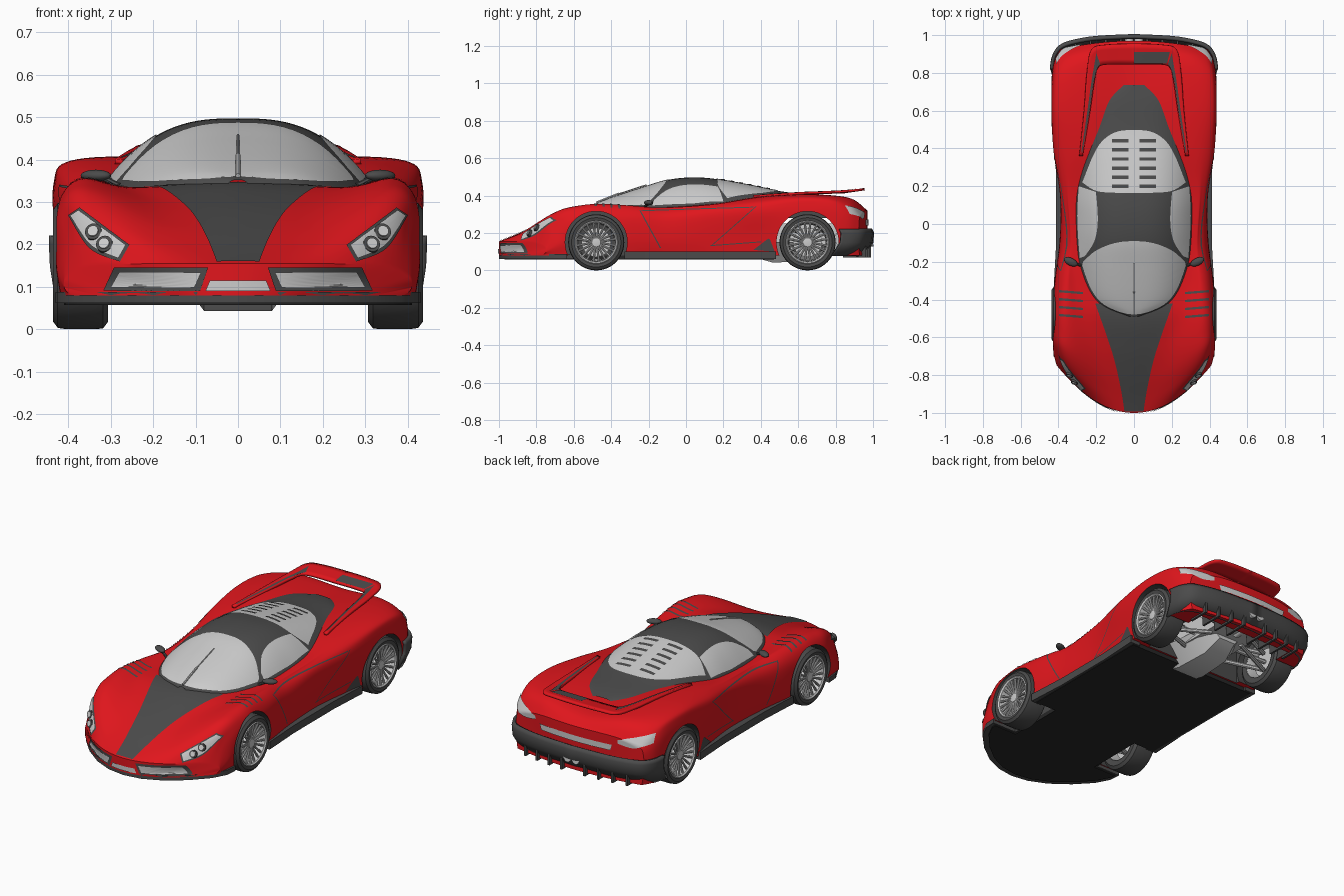
import bpy, bmesh, math
from mathutils import Vector
from mathutils.bvhtree import BVHTree

if "Cube" in bpy.data.objects:
    bpy.data.objects.remove(bpy.data.objects["Cube"])


def material(name, col):
    m = bpy.data.materials.new(name)
    m.diffuse_color = (*col, 1)
    m.use_nodes = True
    m.node_tree.nodes["Principled BSDF"].inputs["Base Color"].default_value = m.diffuse_color
    return m


RED = material("red_paint", (0.75, 0.008, 0.012))
DARK = material("dark_trim", (0.07, 0.07, 0.07))
BLACK = material("black_floor", (0.02, 0.02, 0.02))


def spline(pts, t):
    """Catmull-Rom through tuples, t in 0..len-1"""
    i = min(int(t), len(pts) - 2)
    f = t - i
    p = [pts[max(0, min(len(pts) - 1, i + k))] for k in (-1, 0, 1, 2)]
    return [0.5 * (2 * b + (c - a) * f + (2 * a - 5 * b + 4 * c - d) * f * f
                   + (3 * b - a - 3 * c + d) * f ** 3) for a, b, c, d in zip(*p)]


def finish(bm, name, mat=None, mirror=False, thick=0):
    bmesh.ops.remove_doubles(bm, verts=bm.verts, dist=1e-5)
    bmesh.ops.recalc_face_normals(bm, faces=bm.faces)
    me = bpy.data.meshes.new(name)
    bm.to_mesh(me)
    ob = bpy.data.objects.new(name, me)
    bpy.context.collection.objects.link(ob)
    if mat:
        me.materials.append(mat)
    if thick:
        s = ob.modifiers.new("thickness", 'SOLIDIFY')
        s.thickness, s.offset = thick, 0
    if mirror:
        ob.modifiers.new("mirror", 'MIRROR')
    ob["tree"] = 0
    trees[name] = BVHTree.FromBMesh(bm)
    bm.free()
    return ob


trees = {}


def grid(name, rows, mat=None, mirror=False, thick=0, caps=False):
    bm = bmesh.new()
    vs = [[bm.verts.new(p) if p is not None else None for p in r] for r in rows]
    for a, b in zip(vs, vs[1:]):
        for q in zip(a, a[1:], b[1:], b):
            if None not in q:
                bm.faces.new(q)
    if caps:
        bm.faces.new(vs[0][:-1])
        bm.faces.new(vs[-1][:-1])
    return finish(bm, name, mat, mirror, thick)


def lathe(name, prof, y, z, mat=None, mirror=True, n=48):
    """revolve (x, radius) profile around the x axis"""
    rows = [[(x, y + r * math.cos(a), z + r * math.sin(a)) for x, r in prof]
            for a in (2 * math.pi * i / n for i in range(n + 1))]
    return grid(name, rows, mat, mirror)


def box(name, lo, hi, mat=None, mirror=False):
    bm = bmesh.new()
    bmesh.ops.create_cube(bm, size=1)
    for v in bm.verts:
        v.co = [l + (h - l) * (c + 0.5) for l, h, c in zip(lo, hi, v.co)]
    return finish(bm, name, mat, mirror)


def tubes(name, segs, r, mat=None, mirror=False, n=8, r2=None):
    bm = bmesh.new()
    for a, b in segs:
        a, b = Vector(a), Vector(b)
        m = (b - a).to_track_quat('Z', 'Y').to_matrix().to_4x4()
        m.translation = (a + b) / 2
        bmesh.ops.create_cone(bm, cap_ends=True, segments=n, radius1=r, radius2=r2 or r,
                              depth=(b - a).length, matrix=m)
    return finish(bm, name, mat, mirror)


def slab(name, outline, z0, z1, mat):
    """mirrored plan outline (right half) extruded upwards"""
    bm = bmesh.new()
    f = bm.faces.new([bm.verts.new((x, y, z0)) for x, y in outline])
    g = bmesh.ops.extrude_face_region(bm, geom=[f])["geom"]
    bmesh.ops.translate(bm, vec=(0, 0, z1 - z0), verts=[v for v in g if isinstance(v, bmesh.types.BMVert)])
    return finish(bm, name, mat, True)


RAYS = {"top": lambda a, b: ((a, b, 2), (0, 0, -1)), "front": lambda a, b: ((a, -2, b), (0, 1, 0)),
        "rear": lambda a, b: ((a, 2, b), (0, -1, 0)), "side": lambda a, b: ((2, a, b), (-1, 0, 0))}


def drape(name, on, axis, A, B, mat=None, off=0.003, n=16, mirror=False):
    """patch between two 2D rails, projected onto a finished surface"""
    rows = []
    for i in range(n + 1):
        a, b = (spline(R, i / n * (len(R) - 1)) for R in (A, B))
        row = []
        for j in range(n + 1):
            o, d = RAYS[axis](*[p + (q - p) * j / n for p, q in zip(a, b)])
            hit, nor, _, _ = trees[on].ray_cast(Vector(o), Vector(d))
            if hit is not None:
                hit = hit + nor * (off if nor.dot(Vector(d)) < 0 else -off)
            row.append(hit)
        rows.append(row)
    return grid(name, rows, mat, mirror)


def sym(pts):
    """right-hand half rail ending at centre -> full rail"""
    return pts + [(-x, y) for x, y in pts[-2::-1]]


# body shell stations: y, waist, shoulder x z, fender peak x z, inner x z, centre z
STATIONS = [
    (-1.0, .41, .40, .125, .33, .15, .15, .155, .155), (-.92, .425, .40, .22, .35, .258, .17, .20, .187),
    (-.80, .43, .42, .27, .36, .32, .17, .25, .238), (-.65, .43, .425, .29, .36, .345, .19, .297, .295),
    (-.48, .43, .425, .29, .37, .355, .24, .332, .342), (-.30, .42, .41, .29, .36, .345, .28, .335, .34),
    (-.10, .395, .385, .28, .345, .328, .29, .338, .345), (.15, .385, .39, .30, .36, .345, .30, .355, .36),
    (.38, .41, .425, .32, .385, .375, .26, .392, .378), (.60, .435, .435, .34, .40, .395, .24, .406, .385),
    (.80, .435, .43, .34, .39, .388, .24, .40, .375), (.91, .42, .415, .30, .37, .355, .24, .378, .36),
    (.97, .39, .385, .26, .35, .292, .22, .318, .32)]


def bend(x, y):
    f = max(0, min(1, (-.45 - y) / .55))
    g = max(0, min(1, (y - .6) / .37))
    return y + 1.5 * f * x * x - .3 * g * x * x


top, bottom = [], []
N, L = 72, 84
for i in range(L + 1):
    y, w, x2, z2, x3, z3, x4, z4, zc = spline(STATIONS, i / L * (len(STATIONS) - 1))
    half = [(w - .01, .085), (w, .08 + .45 * (z2 - .08)), (x2, z2), (x3, z3), (x4, z4), (0, zc)]
    sec = [spline(sym(half), j / N * 10) for j in range(N + 1)]
    top.append([(x, bend(x, y), z) for x, z in sec])
    bottom.append([(x, bend(x, y), .08) for x in ((w - .01) * (1 - 2 * j / N) for j in range(N + 1))])
bm = bmesh.new()
T, B = [[[bm.verts.new(p) for p in r] for r in g] for g in (top, bottom)]
for g in (T, B):
    for a, b in zip(g, g[1:]):
        for q in zip(a, a[1:], b[1:], b):
            bm.faces.new(q)
for a, b in ((T[0], B[0]), (T[-1], B[-1]), ([r[0] for r in T], [r[0] for r in B]),
             ([r[-1] for r in T], [r[-1] for r in B])):
    for q in zip(a, a[1:], b[1:], b):
        bm.faces.new(q)
body = finish(bm, "body_shell", RED)

# wheel arches and engine bay cut out of the shell
well = [(.27, 0), (.27, .166), (.5, .166), (.5, 0)]
cutters = [lathe("front_arch_cutter", well, -.48, .15, DARK), lathe("rear_arch_cutter", well, .65, .15, DARK),
           box("engine_bay_cutter", (-.3, .48, 0), (.3, .9, .28), DARK)]
bpy.context.view_layer.objects.active = body
for c in cutters:
    m = body.modifiers.new("cut", 'BOOLEAN')
    m.operation, m.solver, m.object, m.material_mode = 'DIFFERENCE', 'EXACT', c, 'TRANSFER'
    bpy.ops.object.modifier_apply(modifier=m.name)
    bpy.data.objects.remove(c)

# canopy: y, half width, base z, top z
CAB = [(-.49, .03, .335, .352), (-.44, .16, .335, .373), (-.36, .23, .335, .402), (-.22, .285, .335, .447),
       (-.09, .302, .338, .485), (.03, .306, .345, .497), (.15, .303, .355, .49), (.32, .275, .37, .46),
       (.5, .228, .38, .424), (.65, .19, .38, .404), (.735, .08, .372, .388)]
rows = []
for i in range(61):
    y, w, zb, zt = spline(CAB, i / 6)
    rows.append([(w * t, y, zb + (zt - zb) * (1 - abs(t) ** 2.8)) for t in (j / 20 - 1 for j in range(41))])
grid("canopy_frame", rows, DARK)
drape("windshield", "canopy_frame", "top", sym([(.272, -.22), (.225, -.345), (.15, -.43), (0, -.478)]),
      sym([(.268, -.2), (.2, -.14), (.1, -.1), (0, -.09)]), n=28)
drape("side_window", "canopy_frame", "top", [(.258, -.17), (.208, -.09), (.19, .02), (.2, .17)],
      [(.285, -.18), (.294, -.06), (.298, .06), (.29, .2)], mirror=True)
drape("rear_window", "canopy_frame", "top", sym([(.272, .22), (.2, .175), (.1, .165), (0, .163)]),
      sym([(.225, .34), (.175, .43), (.1, .485), (0, .497)]), n=28)
for i in range(6):
    y = .19 + i * .048
    drape(f"rear_louver_{i}", "canopy_frame", "top", [(.03, y), (.115, y)], [(.03, y + .018), (.115, y + .018)],
          DARK, .006, 6, True)
tubes("wiper", [((0, -.48, .362), (0, -.36, .41))], .006)
tubes("wiper_blade", [((0, -.37, .406), (0, -.21, .458))], .003)

# bonnet stripe, fender vents, panel seams
stripe = [(.05, -.992), (.072, -.86), (.115, -.68), (.205, -.42)]
drape("bonnet_stripe", "body_shell", "top", stripe, [(-x, y) for x, y in stripe], DARK, n=28)
for i in range(4):
    y = -.35 - i * .042
    drape(f"fender_vent_{i}", "body_shell", "top", [(.27, y - .01), (.395, y)], [(.27, y - .022), (.395, y - .012)],
          DARK, mirror=True, n=8)
for i, (a, b) in enumerate([((-.25, .32), (-.14, .12)), ((.37, .34), (.13, .13)), ((.13, .13), (.40, .15)),
                            ((-.24, .315), (.36, .335))]):
    d = (.007, 0) if i < 2 else (0, .005)
    drape(f"door_seam_{i}", "body_shell", "side", [a, b], [(a[0] + d[0], a[1] + d[1]), (b[0] + d[0], b[1] + d[1])],
          DARK, .002, 12, True)
drape("side_intake", "body_shell", "side", [(.36, .11), (.44, .17)], [(.475, .10), (.45, .165)], DARK, mirror=True, n=8)

# nose openings and headlights
drape("grille_surround", "body_shell", "front", [(.07, .145), (.29, .146)], [(.088, .09), (.315, .09)], DARK, .004,
      mirror=True)
drape("grille", "body_shell", "front", [(.085, .134), (.275, .136)], [(.1, .098), (.295, .098)], None, .008,
      mirror=True)
drape("centre_grille", "body_shell", "front", [(-.065, .115), (.065, .115)], [(-.075, .09), (.075, .09)], None, .006)
drape("headlight_frame", "body_shell", "front", [(.372, .285), (.255, .197)],
      [(.398, .268), (.348, .19), (.277, .158)], DARK, .003, mirror=True)
drape("headlight_glass", "body_shell", "front", [(.373, .278), (.263, .196)],
      [(.391, .266), (.344, .197), (.28, .165)], None, .006, mirror=True)
for i, (x, z) in enumerate([(.338, .226), (.312, .197)]):
    p = trees["body_shell"].ray_cast(Vector((x, -2, z)), Vector((0, 1, 0)))[0]
    for nm, r, d, mt in (("lamp_ring", .02, .012, DARK), ("lamp", .013, .016, None)):
        tubes(f"{nm}_{i}", [(p, p + Vector((.3 * d, -d, .4 * d)))], r, mt, True, 20)

# splitter, floor, skirts
nose = [(0, -1.0), (.1, -.985), (.2, -.94), (.3, -.865), (.385, -.775), (.425, -.70), (.43, -.635)]
slab("front_splitter", nose + [(.28, -.635), (.28, -.6), (0, -.6)], .062, .088, DARK)
slab("floor_pan", [(x * .96, y + .03) for x, y in nose[:-1]] + [(.41, -.645), (.27, -.645), (.27, -.32), (.40, -.32),
     (.40, .47), (0, .47)], .057, .08, BLACK)
slab("side_skirt", [(.36, -.33), (.425, -.33), (.412, -.1), (.412, .25), (.425, .48), (.36, .48)], .06, .102, DARK)

# door mirrors
bm = bmesh.new()
bmesh.ops.create_uvsphere(bm, u_segments=20, v_segments=12, radius=1)
for v in bm.verts:
    v.co = (.335 + v.co.x * .036, -.20 + v.co.y * .022 + v.co.x * .012, .362 + v.co.z * .014)
finish(bm, "door_mirror", DARK, True)
tubes("mirror_stalk", [((.28, -.22, .338), (.32, -.205, .358))], .007, DARK, True)

# rear wing hoop
outer = [(0, .955, .434), (.14, .95, .434), (.225, .925, .43), (.25, .8, .42), (.265, .6, .412), (.29, .36, .396)]
inner = [(0, .845, .418), (.13, .845, .418), (.188, .83, .417), (.208, .76, .415), (.232, .6, .408), (.272, .36, .394)]
grid("rear_wing", [[Vector(spline(outer, i / 6)).lerp(Vector(spline(inner, i / 6)), j / 4) for j in range(5)]
                   for i in range(31)], RED, True, .012)
drape("wing_panel", "rear_wing", "top", [(-.19, .912), (.19, .912)], [(-.175, .852), (.175, .852)], DARK, .009)
drape("wing_rail_trim", "rear_wing", "top", [(.2, .905), (.225, .76), (.248, .6), (.28, .38)],
      [(.18, .85), (.212, .76), (.236, .6), (.274, .38)], DARK, .009, mirror=True)

# tail lights, rear bumper, diffuser fins, exhausts
drape("tail_light", "body_shell", "rear", [(.25, .305), (.33, .325), (.408, .345)], [(.25, .285), (.33, .275), (.412, .30)],
      None, .005, mirror=True)
drape("tail_bar", "body_shell", "rear", [(-.22, .272), (.22, .272)], [(-.21, .24), (.21, .24)], None, .006)
plan = [(0, .992), (.2, .982), (.32, .962), (.39, .935), (.425, .885), (.438, .822)]
grid("rear_bumper", [[(x * s, y + d, z) for x, y in (spline(plan, i / 4) for i in range(21))]
                     for z, s, d in ((.22, 1, -.004), (.2, 1, .006), (.15, .995, .002), (.08, .97, -.045))],
     DARK, True, .016)
for x in (.07, .15, .23, .31):
    box(f"diffuser_fin_{x}", (x - .006, .84, .07), (x + .006, .99 - x * x * .3, .15), DARK, True)
tubes("exhaust_pipe", [((.025, .8, .13), (.025, 1.0, .15))], .022, None, True, 20)

# engine, gearbox, suspension under the tail
grid("gearbox_fairing", [[(-a, y, z), (a, y, z), (2 * a, y, .15), (-2 * a, y, .15), (-a, y, z)]
                         for y, a, z in ((.40, .08, .06), (.46, .08, .043), (.66, .07, .045), (.76, .05, .1))], caps=True)
box("engine_block", (-.13, .45, .12), (.13, .85, .25))
tubes("silencer", [((-.22, .84, .17), (.22, .84, .17))], .045, n=20)
for y, nm in ((-.48, "front"), (.65, "rear")):
    tubes(nm + "_suspension", [((.1, y - .1, .12), (.34, y, .1)), ((.1, y + .1, .12), (.34, y, .1)),
                               ((.1, y - .1, .22), (.34, y, .2)), ((.1, y + .1, .22), (.34, y, .2)),
                               ((.05, y, .15), (.36, y, .15))], .012, None, True)
    # wheels
    lathe(nm + "_tyre", [(.31, .1), (.306, .132), (.318, .148), (.335, .15), (.405, .15), (.425, .147), (.436, .132),
                         (.432, .115), (.424, .109)], y, .15, DARK)
    lathe(nm + "_rim", [(.432, .116), (.436, .111), (.43, .104), (.405, .1), (.33, .096), (.308, .102)], y, .15)
    lathe(nm + "_hub", [(.35, 0), (.35, .03), (.41, .032), (.42, .024), (.424, 0)], y, .15)
    lathe(nm + "_brake_disc", [(.35, 0), (.35, .078), (.362, .078), (.362, 0)], y, .15)
    spokes = []
    for k in range(10):
        for s in (-1, 1):
            a, b = k * math.pi / 5 + s * .12, k * math.pi / 5 + s * .17
            spokes.append(((.412, y + .025 * math.cos(a), .15 + .025 * math.sin(a)),
                           (.424, y + .106 * math.cos(b), .15 + .106 * math.sin(b))))
    tubes(nm + "_spokes", spokes, .006, None, True)

for ob in bpy.context.scene.objects:
    ob.select_set(True)
bpy.ops.object.shade_smooth_by_angle(angle=math.radians(35))
